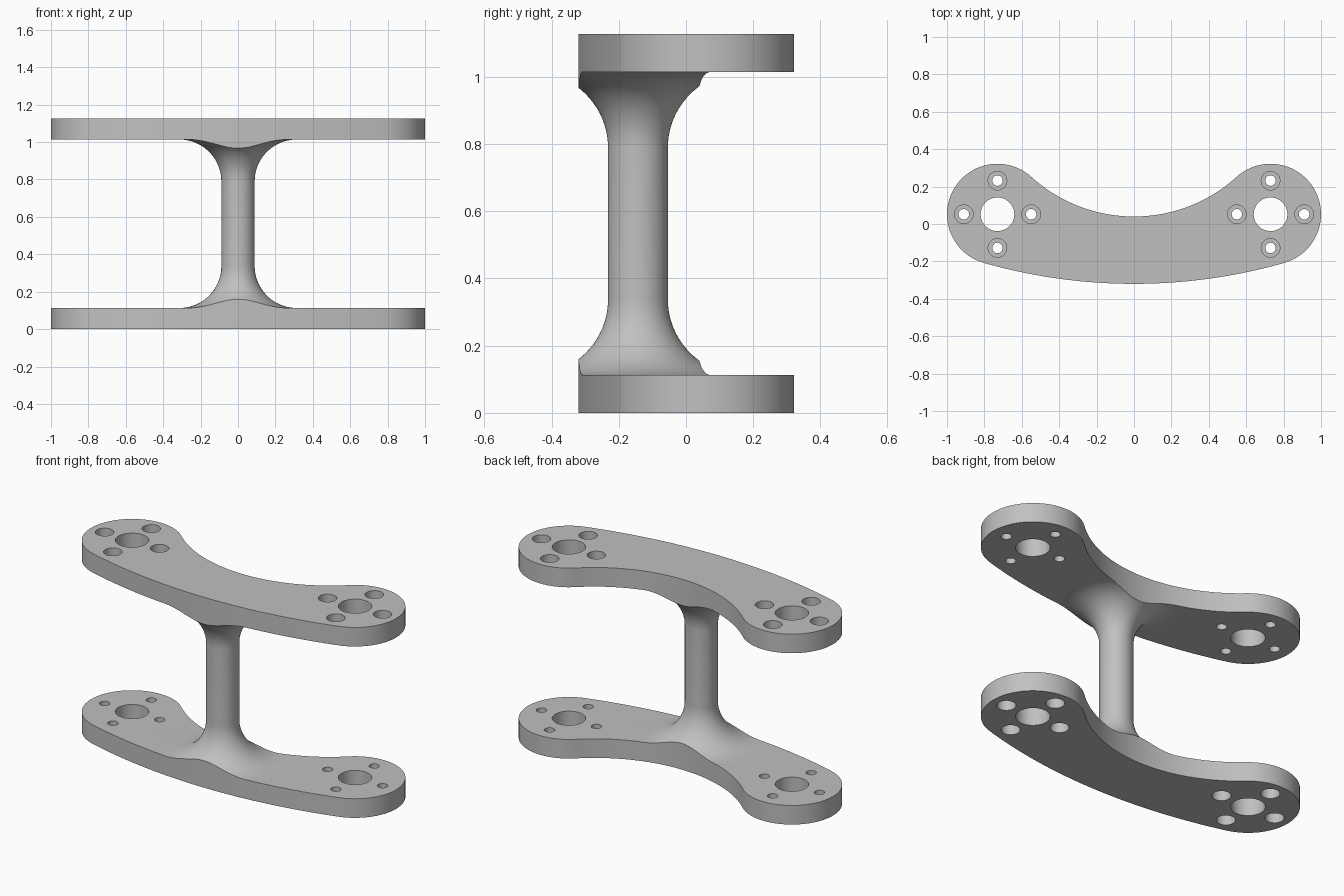
import bpy, bmesh
from math import pi, sin, cos, atan2, hypot
from mathutils import Matrix, Vector

if "Cube" in bpy.data.objects:
    bpy.data.objects.remove(bpy.data.objects["Cube"], do_unlink=True)

HEIGHT, THICK = 1.127, 0.113
END_X, END_Y, END_R = 0.73, 0.052, 0.27
BACK_Y, FRONT_Y = 0.04, -0.32
COL_Y, COL_R, FILLET = -0.143, 0.089, 0.225
BORE_DEPTH = 0.06

grey = bpy.data.materials.new("plain grey")
grey.use_nodes = True
grey.diffuse_color = (0.53, 0.53, 0.53, 1)
grey.node_tree.nodes["Principled BSDF"].inputs["Base Color"].default_value = grey.diffuse_color


def make_object(name, bm):
    bmesh.ops.recalc_face_normals(bm, faces=bm.faces)
    mesh = bpy.data.meshes.new(name)
    bm.to_mesh(mesh)
    bm.free()
    mesh.materials.append(grey)
    obj = bpy.data.objects.new(name, mesh)
    bpy.context.collection.objects.link(obj)
    return obj


def combine(target, tool, operation):
    mod = target.modifiers.new(operation, "BOOLEAN")
    mod.operation, mod.solver, mod.object = operation, "EXACT", tool
    bpy.context.view_layer.objects.active = target
    bpy.ops.object.modifier_apply(modifier=mod.name)
    bpy.data.objects.remove(tool, do_unlink=True)


def slab(name, z0, z1):
    bm = bmesh.new()
    bmesh.ops.create_cube(bm, size=1, matrix=Matrix.Translation((0, 0, (z0 + z1) / 2))
                          @ Matrix.Diagonal((3, 2, z1 - z0, 1)))
    return make_object(name, bm)


def cylinder(name, x, y, z0, z1, r, n):
    bm = bmesh.new()
    bmesh.ops.create_cone(bm, cap_ends=True, segments=n, radius1=r, radius2=r, depth=z1 - z0,
                          matrix=Matrix.Translation((x, y, (z0 + z1) / 2)))
    return make_object(name, bm)


def arc(cx, cy, r, a0, a1, n):
    return [(cx + r * cos(a0 + (a1 - a0) * i / n), cy + r * sin(a0 + (a1 - a0) * i / n))
            for i in range(n + 1)]


def outline():
    # Radii of the front and back arcs that touch the end circles
    p = END_Y - BACK_Y
    back_r = (END_X**2 + p**2 - END_R**2) / (2 * (END_R + p))
    q = END_Y - FRONT_Y
    front_r = (END_X**2 + q**2 - END_R**2) / (2 * (q - END_R))
    back_c, front_c = BACK_Y + back_r, FRONT_Y + front_r
    a_back = atan2(back_c - END_Y, -END_X)
    a_front = atan2(END_Y - front_c, END_X)
    half = arc(0, back_c, back_r, -pi / 2, a_back - pi, 24)
    half += arc(END_X, END_Y, END_R, a_back, 0, 28)[1:]
    half += arc(END_X, END_Y, END_R, 0, a_front, 16)[1:]
    half += arc(0, front_c, front_r, a_front, -pi / 2, 20)[1:]
    return half + [(-x, y) for x, y in reversed(half[1:-1])]


# Column with a flared fillet at each end, revolved around its axis
low = arc(COL_R + FILLET, THICK + FILLET, FILLET, -pi / 2, -pi, 20)
low[0] = (low[0][0], THICK - 0.0005)
profile = [(0, THICK / 2), (low[0][0], THICK / 2)] + low
profile += [(r, HEIGHT - z) for r, z in reversed(profile)]
bm = bmesh.new()
verts = [bm.verts.new((r, COL_Y, z)) for r, z in profile]
edges = [bm.edges.new(pair) for pair in zip(verts, verts[1:])]
bmesh.ops.spin(bm, geom=verts + edges, cent=(0, COL_Y, 0), axis=(0, 0, 1),
               angle=2 * pi, steps=80, use_duplicate=False)
bmesh.ops.remove_doubles(bm, verts=bm.verts, dist=1e-5)
bracket = make_object("double_plate_bracket", bm)

# Upper and lower plates
combine(bracket, slab("lower_plate", 0, THICK), "UNION")
combine(bracket, slab("upper_plate", HEIGHT - THICK, HEIGHT), "UNION")

# Trim plates and flares to the curved outline
bm = bmesh.new()
base = bm.faces.new([bm.verts.new((x, y, -0.2)) for x, y in outline()])
top = bmesh.ops.extrude_face_region(bm, geom=[base])["geom"]
bmesh.ops.translate(bm, vec=Vector((0, 0, HEIGHT + 0.4)),
                    verts=[v for v in top if isinstance(v, bmesh.types.BMVert)])
combine(bracket, make_object("outline_cutter", bm), "INTERSECT")

# Shaft holes and counterbored screw holes, bored from the outer faces
for side in (-1, 1):
    cx = side * END_X
    combine(bracket, cylinder("shaft_cutter", cx, END_Y, -0.2, HEIGHT + 0.2, 0.09, 48), "DIFFERENCE")
    for dx, dy in ((1, 0), (0, 1), (-1, 0), (0, -1)):
        x, y = cx + dx * 0.18, END_Y + dy * 0.18
        combine(bracket, cylinder("screw_cutter", x, y, -0.2, HEIGHT + 0.2, 0.028, 24), "DIFFERENCE")
        for z0, z1 in ((-0.1, BORE_DEPTH), (HEIGHT - BORE_DEPTH, HEIGHT + 0.1)):
            combine(bracket, cylinder("bore_cutter", x, y, z0, z1, 0.05, 32), "DIFFERENCE")

bpy.ops.object.select_all(action="DESELECT")
bracket.select_set(True)
bpy.context.view_layer.objects.active = bracket
bpy.ops.object.shade_smooth_by_angle(angle=pi / 6)
